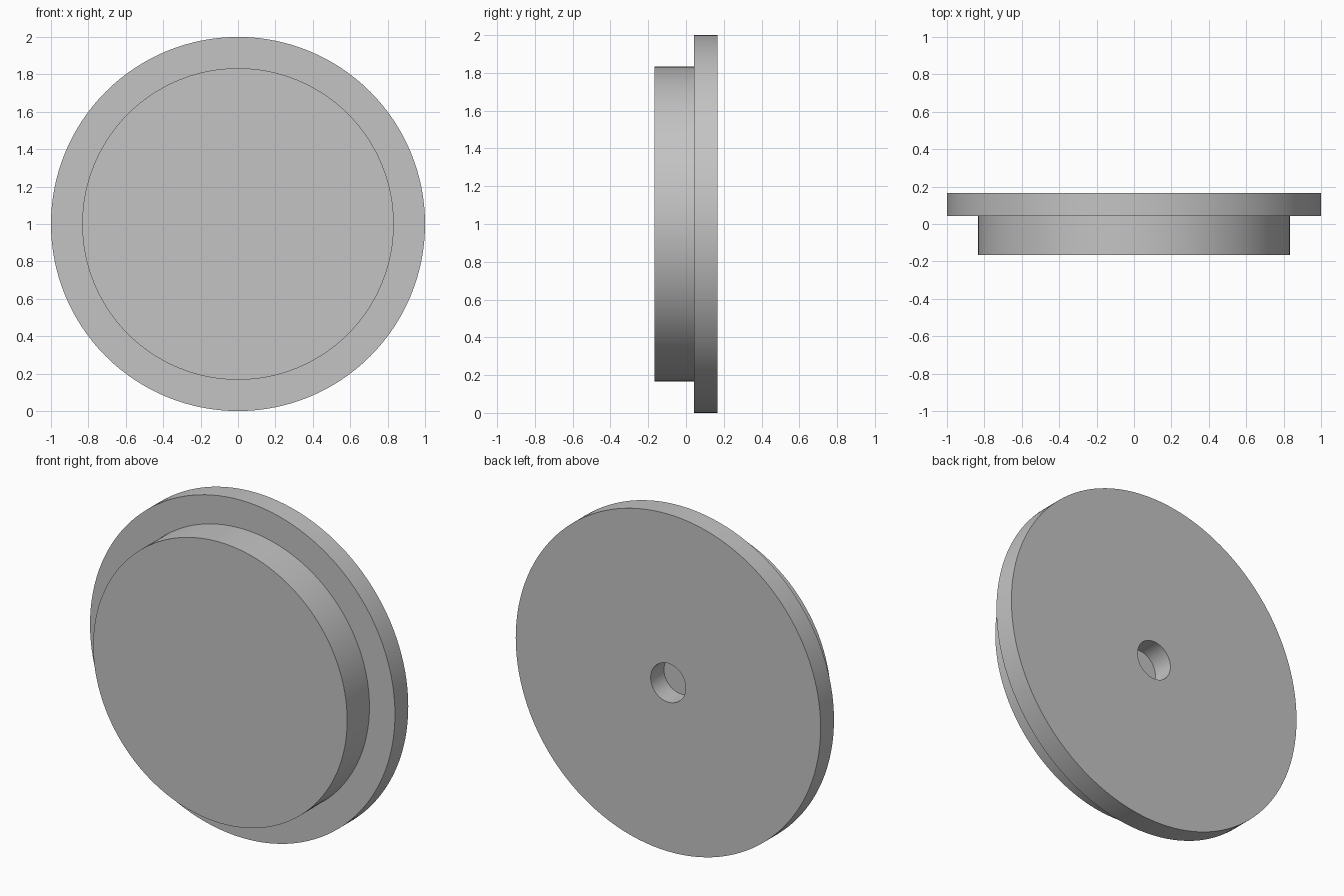
import bpy, bmesh, math
from mathutils import Vector

cube = bpy.data.objects.get("Cube")
if cube:
    bpy.data.objects.remove(cube)

# Plain grey finish
grey = bpy.data.materials.new("plain_grey")
grey.use_nodes = True
colour = (0.55, 0.55, 0.55, 1)
grey.diffuse_color = colour
grey.node_tree.nodes["Principled BSDF"].inputs["Base Color"].default_value = colour

SIDES = 128
FRONT, STEP, BACK = -0.167, 0.042, 0.167
BOSS_R, FLANGE_R, HOLE_R = 0.833, 1.0, 0.115

# Half section (radius, y): front boss, wide flange, blind hole in the back
profile = [(BOSS_R, FRONT), (BOSS_R, STEP), (FLANGE_R, STEP),
           (FLANGE_R, BACK), (HOLE_R, BACK), (HOLE_R, STEP)]

bm = bmesh.new()
rings = []
for radius, y in profile:
    angles = [math.tau * i / SIDES for i in range(SIDES)]
    rings.append([bm.verts.new(Vector((radius * math.cos(a), y, 1 + radius * math.sin(a))))
                  for a in angles])

# Walls between neighbouring rings
for a, b in zip(rings, rings[1:]):
    for i in range(SIDES):
        j = (i + 1) % SIDES
        bm.faces.new((a[i], a[j], b[j], b[i]))

# Front face and hole floor
bm.faces.new(rings[0])
bm.faces.new(rings[-1])
bmesh.ops.recalc_face_normals(bm, faces=bm.faces)

mesh = bpy.data.meshes.new("stepped_disc")
bm.to_mesh(mesh)
bm.free()
mesh.materials.append(grey)
disc = bpy.data.objects.new("stepped_disc", mesh)
bpy.context.collection.objects.link(disc)

# Smooth round walls with crisp rims
bpy.ops.object.select_all(action="DESELECT")
disc.select_set(True)
bpy.context.view_layer.objects.active = disc
bpy.ops.object.shade_smooth_by_angle(angle=math.radians(30))
